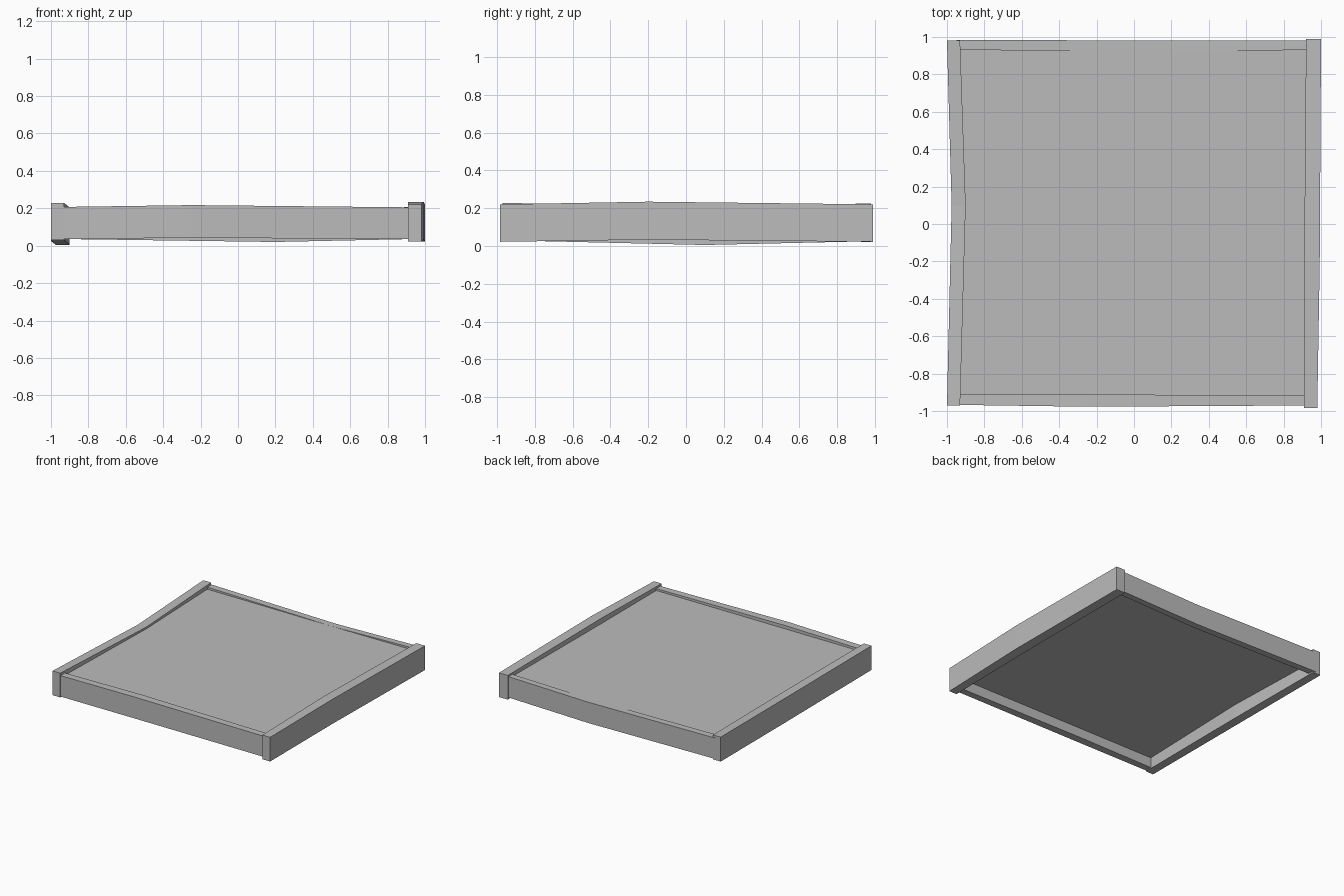
import bpy, bmesh

if "Cube" in bpy.data.objects:
    bpy.data.objects.remove(bpy.data.objects["Cube"])

grey = bpy.data.materials.new("grey")
grey.diffuse_color = (0.5, 0.5, 0.5, 1)
grey.use_nodes = True
grey.node_tree.nodes["Principled BSDF"].inputs["Base Color"].default_value = grey.diffuse_color


def beam(name, axis, stations):
    """Loft a rectangular beam; each station: (along, side_a, side_b, z_low, z_high)."""
    bm = bmesh.new()
    rings = []
    for t, a, b, lo, hi in stations:
        ring = []
        for s, z in ((a, lo), (b, lo), (b, hi), (a, hi)):
            ring.append(bm.verts.new((t, s, z) if axis == "x" else (s, t, z)))
        rings.append(ring)
    for r, q in zip(rings, rings[1:]):
        for i in range(4):
            j = (i + 1) % 4
            bm.faces.new((r[i], r[j], q[j], q[i]))
    bm.faces.new(rings[0])
    bm.faces.new(rings[-1])
    bmesh.ops.recalc_face_normals(bm, faces=bm.faces)
    mesh = bpy.data.meshes.new(name)
    bm.to_mesh(mesh)
    bm.free()
    mesh.materials.append(grey)
    bpy.context.collection.objects.link(bpy.data.objects.new(name, mesh))


# Slightly warped side rails
beam("left_rail", "y", [(-0.97, -1.0, -0.93, 0.03, 0.228),
                        (0.1, -0.975, -0.9, 0.005, 0.205),
                        (0.98, -1.0, -0.93, 0.025, 0.225)])
beam("right_rail", "y", [(-0.985, 0.91, 0.98, 0.022, 0.22),
                         (-0.2, 0.91, 0.993, 0.033, 0.234),
                         (0.99, 0.92, 1.0, 0.022, 0.22)])

# Front and back rails fitted between the sides
beam("front_rail", "x", [(-0.95, -0.967, -0.91, 0.036, 0.207),
                         (-0.25, -0.977, -0.912, 0.042, 0.217),
                         (0.93, -0.97, -0.915, 0.036, 0.205)])
beam("back_rail", "x", [(-0.95, 0.93, 0.985, 0.036, 0.207),
                        (0.2, 0.925, 0.98, 0.02, 0.19),
                        (0.95, 0.93, 0.98, 0.036, 0.207)])

# Flat panel recessed in the frame
beam("panel", "x", [(-0.94, -0.94, 0.95, 0.12, 0.19),
                    (0.94, -0.94, 0.95, 0.12, 0.19)])
